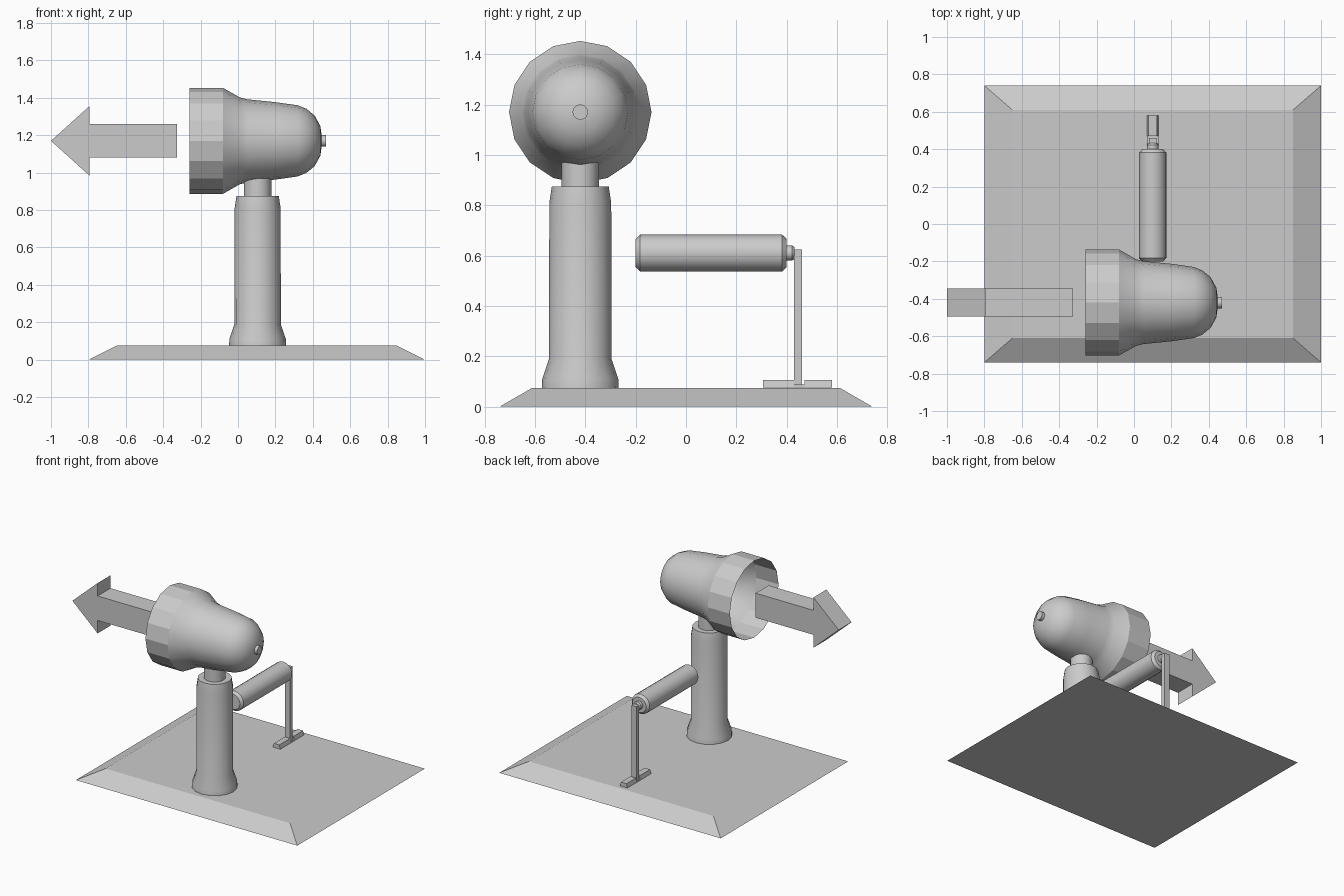
import bpy, bmesh, math
from mathutils import Matrix, Vector

if "Cube" in bpy.data.objects:
    bpy.data.objects.remove(bpy.data.objects["Cube"])


def finish(name, bm, angle=None):
    me = bpy.data.meshes.new(name)
    bm.to_mesh(me)
    bm.free()
    ob = bpy.data.objects.new(name, me)
    bpy.context.collection.objects.link(ob)
    if angle:
        bpy.ops.object.select_all(action='DESELECT')
        ob.select_set(True)
        bpy.context.view_layer.objects.active = ob
        bpy.ops.object.shade_smooth_by_angle(angle=math.radians(angle))
    return ob


def lathe(name, profile, origin, axis='Z', steps=16):
    """Spin (radius, distance) points round an axis; radius 0 closes an end."""
    bm = bmesh.new()
    vs = [bm.verts.new((r, 0, h)) for r, h in profile]
    es = [bm.edges.new(p) for p in zip(vs, vs[1:])]
    bmesh.ops.spin(bm, geom=vs + es, axis=(0, 0, 1), cent=(0, 0, 0),
                   angle=2 * math.pi, steps=steps)
    bmesh.ops.remove_doubles(bm, verts=bm.verts, dist=0.0005)
    bmesh.ops.recalc_face_normals(bm, faces=bm.faces)
    turn = {'Z': Matrix(), 'X': Matrix.Rotation(math.pi / 2, 4, 'Y'),
            'Y': Matrix.Rotation(-math.pi / 2, 4, 'X')}[axis]
    bm.transform(Matrix.Translation(origin) @ turn)
    return finish(name, bm, 35)


def box(name, lo, hi, top_inset=None):
    bm = bmesh.new()
    bmesh.ops.create_cube(bm, size=1)
    lo, hi = Vector(lo), Vector(hi)
    for v in bm.verts:
        top = v.co.z > 0
        v.co = Vector(lo[i] if v.co[i] < 0 else hi[i] for i in range(3))
        if top and top_inset:
            for i in range(2):
                v.co[i] += top_inset[i] * (1 if v.co[i] == lo[i] else -1)
    return finish(name, bm)


# Sloped base plate
box("base_plate", (-0.8, -0.74, 0), (1.0, 0.74, 0.075), (0.15, 0.13))

# Upright post with flared foot, and neck under the head
PX, PY = 0.105, -0.42
lathe("post", [(0, 0.07), (0.153, 0.07), (0.151, 0.11), (0.124, 0.19),
               (0.123, 0.81), (0.113, 0.875), (0, 0.875)], (PX, PY, 0))
lathe("neck", [(0.074, 0.86), (0.074, 0.99)], (PX, PY, 0))

# Bell-shaped head, open at the front, with a faceted rim
head = lathe("head", [(0.283, -0.26), (0.283, -0.08), (0.232, 0.01), (0.222, 0.05),
                      (0.207, 0.20), (0.19, 0.32), (0.172, 0.365), (0.135, 0.41),
                      (0.08, 0.44), (0, 0.452)], (0, PY, 1.17), 'X')
for f in head.data.polygons:
    if f.center.x < -0.1:
        f.use_smooth = False
lathe("rear_knob", [(0.031, 0.43), (0.031, 0.47), (0, 0.47)], (0, PY, 1.17), 'X', 12)

# Direction arrow, an extruded outline
bm = bmesh.new()
half = [(-0.325, 0.09), (-0.795, 0.09), (-0.795, 0.185)]
outline = half + [(-1.0, 0)] + [(x, -z) for x, z in reversed(half)]
face = bm.faces.new([bm.verts.new((x, -0.494, 1.17 + z)) for x, z in outline])
ext = bmesh.ops.extrude_face_region(bm, geom=[face])
bmesh.ops.translate(bm, vec=(0, 0.15, 0),
                    verts=[g for g in ext['geom'] if isinstance(g, bmesh.types.BMVert)])
bmesh.ops.recalc_face_normals(bm, faces=bm.faces)
finish("direction_arrow", bm)

# Horizontal cylinder with end stud
lathe("cylinder", [(0, -0.20), (0.056, -0.20), (0.073, -0.182), (0.073, 0.382),
                   (0.056, 0.40), (0, 0.40)], (0.1, 0, 0.61), 'Y')
lathe("cylinder_stud", [(0.03, 0.39), (0.03, 0.422), (0.022, 0.432), (0, 0.432)],
      (0.1, 0, 0.61), 'Y', 12)

# Thin stand: upright strip and foot bar split either side of it
box("stand_upright", (0.079, 0.43, 0.085), (0.121, 0.46, 0.625))
box("stand_foot_front", (0.07, 0.305, 0.076), (0.13, 0.43, 0.106), (0.008, 0))
box("stand_foot_back", (0.07, 0.47, 0.076), (0.13, 0.58, 0.106), (0.008, 0))
box("stand_foot_bridge", (0.07, 0.43, 0.076), (0.13, 0.47, 0.088))
